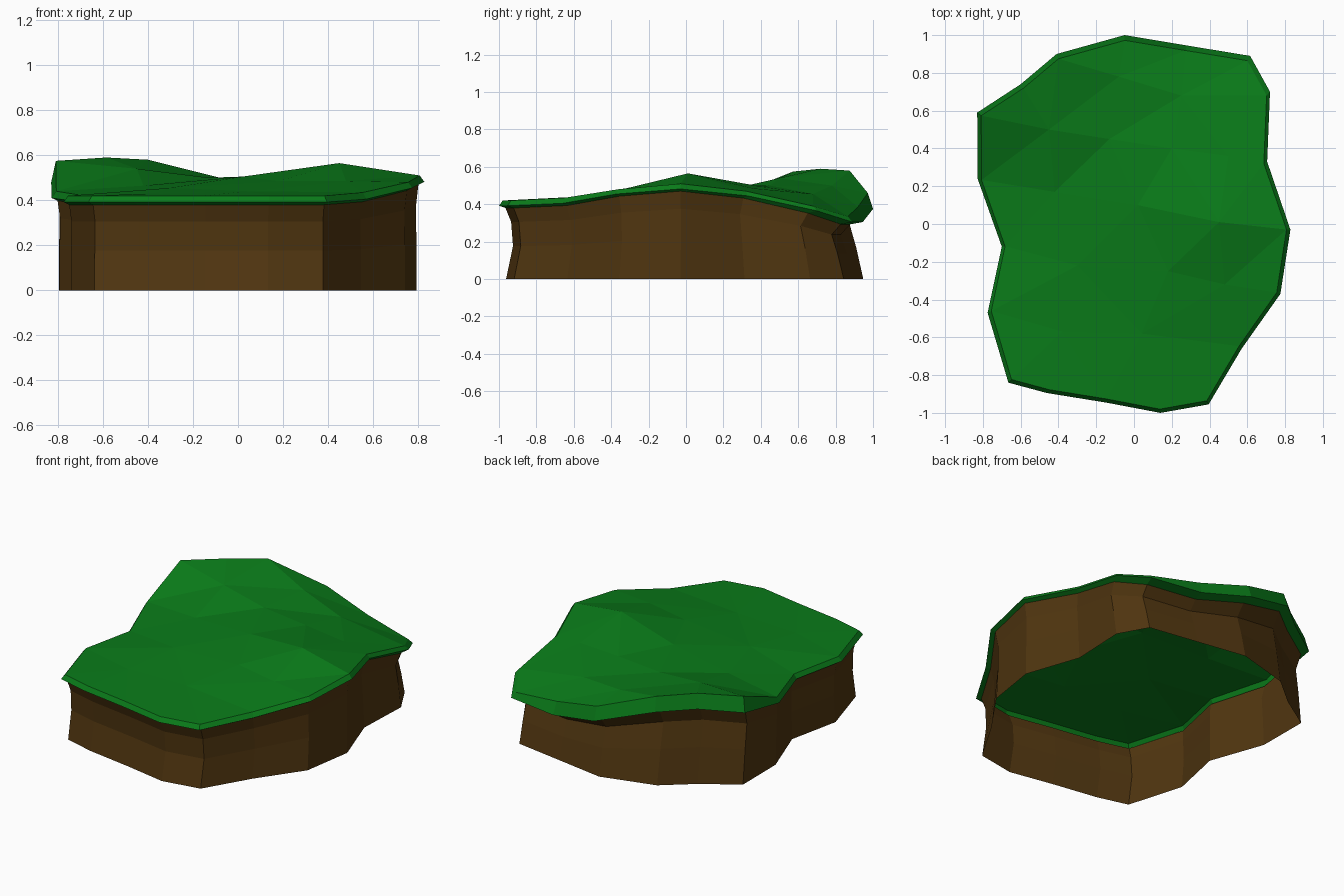
import bpy
from mathutils import Vector
from mathutils.geometry import delaunay_2d_cdt

if "Cube" in bpy.data.objects:
    bpy.data.objects.remove(bpy.data.objects["Cube"])

# Grass outline, counter-clockwise from the front: x, y, rim height, top edge height
RIM = [
    (0.14, -1.0, .392, .42), (0.395, -.955, .392, .42), (0.57, -.66, .405, .435),
    (0.775, -.37, .455, .48), (0.828, -.03, .482, .51), (0.705, .33, .445, .47),
    (0.72, .70, .365, .39), (0.615, .89, .305, .335), (0.28, .945, .305, .385),
    (-.05, 1.0, .375, .46), (-.41, .90, .49, .58), (-.60, .74, .50, .59),
    (-.83, .59, .48, .575), (-.828, .24, .41, .44), (-.70, -.12, .392, .42),
    (-.775, -.47, .392, .42), (-.665, -.84, .392, .42), (-.46, -.895, .392, .42),
    (-.15, -.945, .392, .42)]

# Bumps inside the grass surface
BUMPS = [
    (-.45, .50, .54), (-.13, .45, .50), (.20, .40, .495), (.50, .36, .485),
    (-.42, .17, .465), (.02, .10, .505), (.45, .01, .565), (-.30, -.22, .455),
    (.18, -.25, .485), (.48, -.32, .485), (-.38, -.57, .43), (.04, -.58, .44),
    (.25, .68, .455), (-.08, .78, .50)]


def material(name, color):
    m = bpy.data.materials.new(name)
    m.diffuse_color = (*color, 1)
    m.use_nodes = True
    m.node_tree.nodes["Principled BSDF"].inputs["Base Color"].default_value = m.diffuse_color
    return m


def add_object(name, verts, faces, mat):
    me = bpy.data.meshes.new(name)
    me.from_pydata(verts, [], faces)
    me.update()
    me.materials.append(mat)
    ob = bpy.data.objects.new(name, me)
    bpy.context.collection.objects.link(ob)


def ring(sx, front, back, height):
    """Copy of the outline scaled in x, and separately in front and behind."""
    return [(p[0] * sx, p[1] * (back if p[1] > 0 else front), height(p)) for p in RIM]


def strip(rings):
    """Quads joining stacked closed rings, lowest ring first."""
    n = len(RIM)
    verts = [v for r in rings for v in r]
    faces = [(k * n + i, k * n + (i + 1) % n, (k + 1) * n + (i + 1) % n, (k + 1) * n + i)
             for k in range(len(rings) - 1) for i in range(n)]
    return verts, faces


n = len(RIM)
lip = ring(.968, .965, .93, lambda p: p[2] - .012)
outer = ring(1, 1, 1, lambda p: p[2])
inner = ring(.975, .98, .972, lambda p: p[3])

# Grass cap: lip, rim and triangulated bumpy top
verts, faces = strip([lip, outer, inner])
top = inner + BUMPS
start = len(verts) - n
verts += BUMPS
result = delaunay_2d_cdt([Vector(v[:2]) for v in top], [],
                         [list(range(n))], 1, 1e-5)
for f in result[2]:
    faces.append([start + result[3][i][0] for i in f])
add_object("grass_top", verts, faces, material("grass", (.003, .2, .01)))

# Dirt wall: open underneath, pinched in at mid height
base = ring(.958, .962, .948, lambda p: 0)
low = ring(.957, .925, .91, lambda p: p[2] * .45)
high = ring(.955, .935, .875, lambda p: p[2] * .78)
verts, faces = strip([base, low, high, lip])
add_object("dirt_wall", verts, faces, material("dirt", (.08, .036, .005)))
